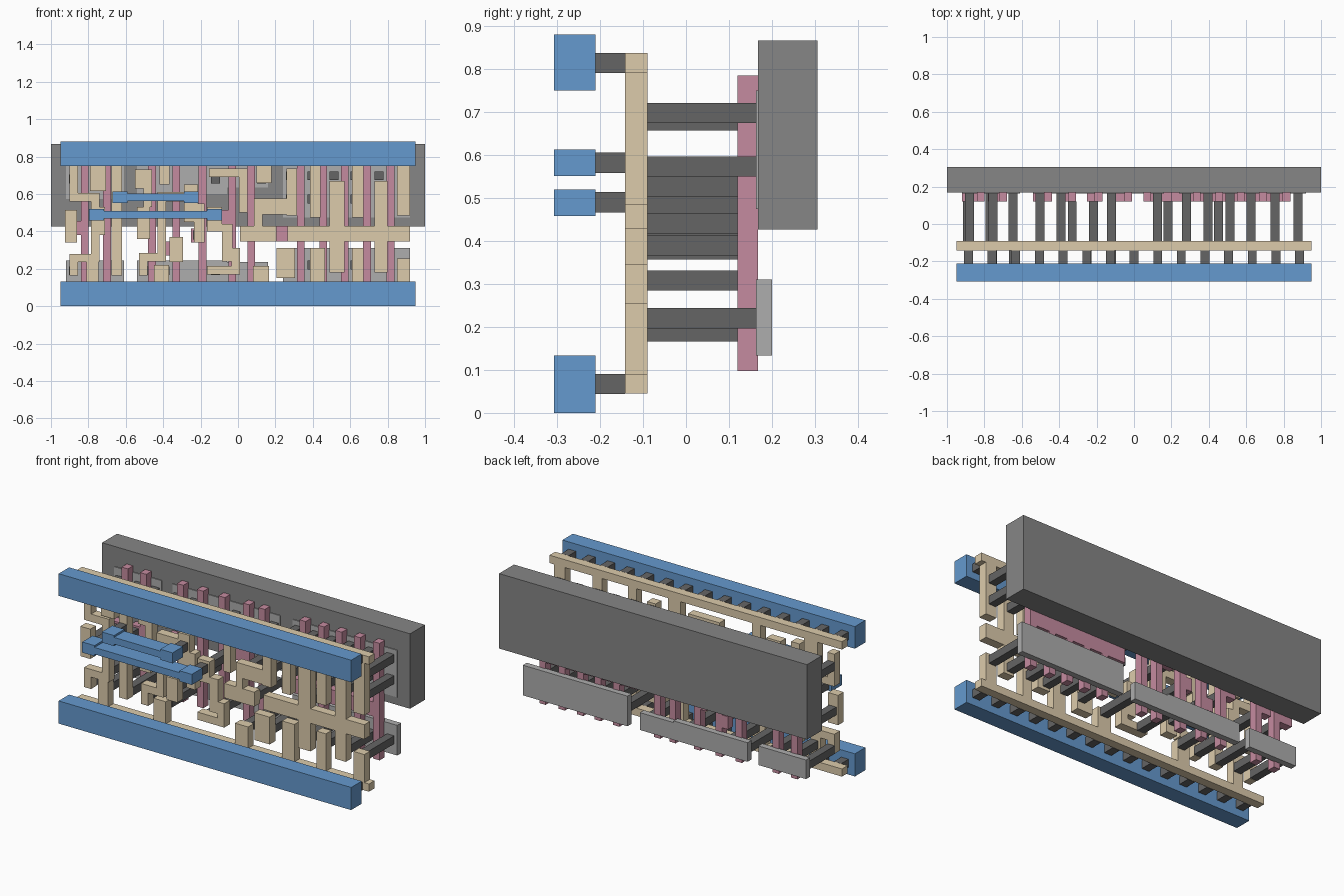
import bpy, bmesh


def layer(name, y0, y1, rects, color=None):
    """One layer: rectangles (x0, x1, z0, z1) in front view, extruded from y0 to y1."""
    bm = bmesh.new()
    for x0, x1, z0, z1 in rects:
        geo = bmesh.ops.create_cube(bm, size=1)
        for v in geo['verts']:
            v.co = ((x0 + x1) / 2 + v.co.x * (x1 - x0),
                    (y0 + y1) / 2 + v.co.y * (y1 - y0),
                    (z0 + z1) / 2 + v.co.z * (z1 - z0))
    me = bpy.data.meshes.new(name)
    bm.to_mesh(me)
    bm.free()
    ob = bpy.data.objects.new(name, me)
    bpy.context.collection.objects.link(ob)
    if color:
        mat = bpy.data.materials.get(color[0]) or bpy.data.materials.new(color[0])
        mat.diffuse_color = color[1]
        me.materials.append(mat)
    return ob


def squares(points, h=0.0235):
    return [(x - h, x + h, z - h, z + h) for x, z in points]


BLUE = ("blue_metal", (0.13, 0.32, 0.62, 1))
TAN = ("tan_metal", (0.72, 0.60, 0.41, 1))
PINK = ("pink_gate", (0.56, 0.26, 0.35, 1))
GREY = ("mid_grey", (0.24, 0.24, 0.24, 1))
LIGHT = ("light_grey", (0.42, 0.42, 0.42, 1))
DARK = ("dark_grey", (0.13, 0.13, 0.13, 1))

# back slab
layer("well_slab", 0.168, 0.306, [(-1, 1, 0.427, 0.867)], GREY)

# thin plates: three along the bottom, three sunk in the slab
layer("lower_plates", 0.163, 0.20, [
    (-0.92, -0.61, 0.133, 0.245), (-0.54, -0.06, 0.133, 0.245),
    (-0.06, 0.16, 0.133, 0.235), (0.24, 0.92, 0.133, 0.31)], LIGHT)
layer("upper_plates", 0.163, 0.20, [
    (-0.92, -0.61, 0.574, 0.75), (-0.54, -0.06, 0.60, 0.75),
    (-0.06, 0.16, 0.635, 0.75), (0.24, 0.92, 0.474, 0.75)], LIGHT)

# vertical gate bars with side tabs and the wide strap
gates = [-0.82, -0.70, -0.46, -0.33, -0.19, -0.03, 0.07,
         0.335, 0.455, 0.57, 0.69, 0.815]
bars = [(x - 0.0205, x + 0.0205, 0.098, 0.785) for x in gates]
tabs = [(-0.92, -0.80, 0.38, 0.455), (-0.78, -0.68, 0.39, 0.465),
        (-0.54, -0.44, 0.40, 0.475), (-0.39, -0.31, 0.27, 0.345),
        (-0.25, -0.17, 0.34, 0.415), (-0.14, -0.01, 0.44, 0.515),
        (0.05, 0.20, 0.49, 0.56), (0.20, 0.835, 0.345, 0.43)]
layer("gate_bars", 0.12, 0.168, bars + tabs, PINK)

# contact posts onto the plates
low = [(x, 0.19) for x in (-0.88, -0.77, -0.647, -0.503, -0.39, -0.12, 0.126)]
low += [(x, 0.22) for x in (0.28, 0.396, 0.513, 0.626, 0.754, 0.877)]
high = [(x, 0.68) for x in (-0.88, -0.754, -0.647, -0.503, -0.39, -0.12, 0.126)]
high += [(x, z) for x in (0.28, 0.396, 0.513, 0.626, 0.754, 0.877)
         for z in (0.573, 0.698)]
layer("plate_posts", -0.09, 0.163, squares(low + high), DARK)

# contact posts onto the gate bars
layer("gate_posts", -0.09, 0.12, squares([
    (-0.89, 0.42), (-0.754, 0.43), (-0.503, 0.44), (-0.33, 0.308),
    (-0.216, 0.38), (-0.12, 0.487), (0.126, 0.527), (0.182, 0.39),
    (0.452, 0.39)]), DARK)

# tan local wiring
layer("tan_rails", -0.142, -0.09,
      [(-0.95, 0.95, 0.045, 0.09), (-0.95, 0.95, 0.791, 0.837)], TAN)
layer("tan_stubs", -0.142, -0.09, [
    (-0.79, -0.705, 0.615, 0.791), (-0.42, -0.365, 0.65, 0.791),
    (0.10, 0.18, 0.66, 0.791), (0.385, 0.44, 0.475, 0.791),
    (0.61, 0.67, 0.475, 0.791), (0.85, 0.92, 0.485, 0.791),
    (-0.81, -0.745, 0.09, 0.235), (-0.45, -0.37, 0.09, 0.22),
    (0.08, 0.165, 0.09, 0.215), (0.385, 0.465, 0.09, 0.31),
    (0.61, 0.67, 0.09, 0.31), (0.85, 0.92, 0.09, 0.255)], TAN)
layer("tan_traces", -0.142, -0.09, [
    # left pad and C-shaped trace
    (-0.925, -0.86, 0.34, 0.515), (-0.90, -0.855, 0.56, 0.75),
    (-0.90, -0.74, 0.56, 0.605), (-0.785, -0.74, 0.235, 0.605),
    (-0.785, -0.71, 0.38, 0.53), (-0.90, -0.74, 0.235, 0.28),
    (-0.90, -0.855, 0.165, 0.28),
    # tall bar
    (-0.675, -0.62, 0.165, 0.75),
    # middle left traces
    (-0.55, -0.46, 0.63, 0.73), (-0.505, -0.46, 0.53, 0.73),
    (-0.54, -0.47, 0.36, 0.53), (-0.43, -0.385, 0.24, 0.61),
    (-0.43, -0.27, 0.56, 0.61), (-0.53, -0.385, 0.24, 0.285),
    (-0.53, -0.485, 0.165, 0.285), (-0.365, -0.295, 0.235, 0.37),
    # middle loop
    (-0.29, -0.215, 0.45, 0.65), (-0.235, -0.18, 0.34, 0.55),
    (-0.155, 0.05, 0.69, 0.735), (0.005, 0.05, 0.50, 0.735),
    (-0.165, -0.085, 0.40, 0.53), (-0.085, -0.03, 0.24, 0.44),
    (-0.165, 0.01, 0.17, 0.215), (-0.035, 0.01, 0.17, 0.31),
    # step trace right of the middle
    (0.26, 0.315, 0.485, 0.735), (0.085, 0.315, 0.49, 0.575),
    (0.085, 0.13, 0.345, 0.575), (0.01, 0.205, 0.345, 0.43),
    (0.205, 0.305, 0.15, 0.31),
    # output cross
    (0.265, 0.92, 0.345, 0.43), (0.49, 0.57, 0.18, 0.67),
    (0.73, 0.80, 0.18, 0.67)], TAN)

# short posts between tan wiring and blue rails
row = [-0.8855 + 0.1265 * i for i in range(15)]
layer("rail_posts", -0.21, -0.142,
      squares([(x, z) for x in row for z in (0.067, 0.814)] +
              [(-0.645, 0.582), (-0.25, 0.582), (-0.757, 0.49), (-0.12, 0.49)]), DARK)

# blue front rails and two jumpers with end pads
layer("blue_rails", -0.307, -0.21,
      [(-0.95, 0.95, 0, 0.133), (-0.95, 0.95, 0.75, 0.88)], BLUE)
for name, xa, xb, z in (("upper_jumper", -0.63, -0.25, 0.582),
                        ("lower_jumper", -0.757, -0.125, 0.489)):
    layer(name, -0.307, -0.21,
          squares([(xa, z), (xb, z)], 0.031 + 0.009) and
          [(xa - 0.04, xa + 0.04, z - 0.031, z + 0.031),
           (xb - 0.04, xb + 0.04, z - 0.031, z + 0.031),
           (xa, xb, z - 0.02, z + 0.02)], BLUE)
